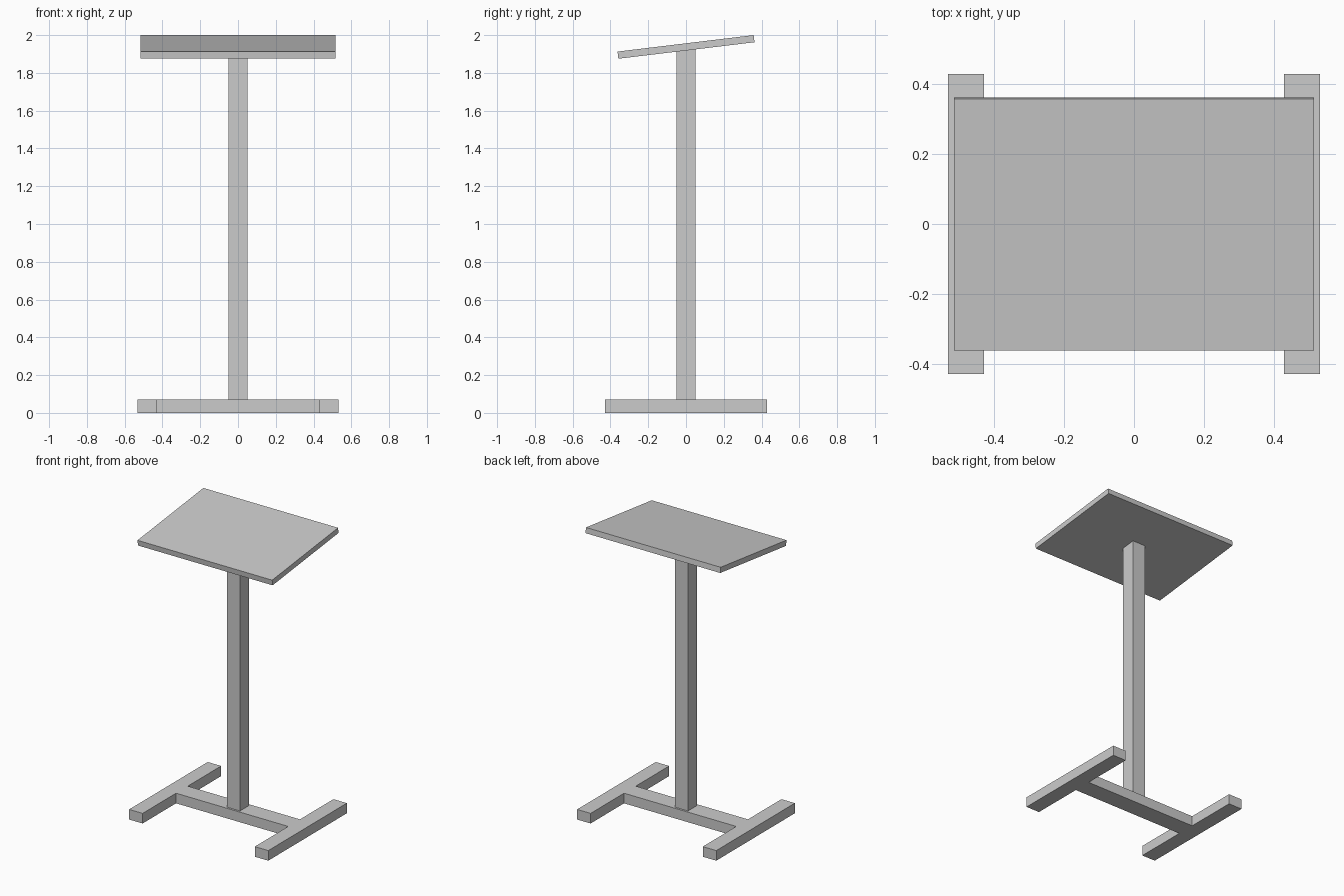
import bpy, bmesh
from math import radians

if "Cube" in bpy.data.objects:
    bpy.data.objects.remove(bpy.data.objects["Cube"])


def make_object(name, bm):
    bmesh.ops.recalc_face_normals(bm, faces=bm.faces)
    mesh = bpy.data.meshes.new(name)
    bm.to_mesh(mesh)
    bm.free()
    obj = bpy.data.objects.new(name, mesh)
    bpy.context.collection.objects.link(obj)
    return obj


def box(name, size, center):
    bm = bmesh.new()
    bmesh.ops.create_cube(bm, size=1)
    bmesh.ops.scale(bm, vec=size, verts=bm.verts)
    obj = make_object(name, bm)
    obj.location = center
    return obj


# H-shaped base: two feet joined by a crossbar, one extruded outline
OUT_X, IN_X, FOOT_Y, BAR_Y, BASE_H = 0.533, 0.43, 0.43, 0.064, 0.07
quarter = [(OUT_X, FOOT_Y), (IN_X, FOOT_Y), (IN_X, BAR_Y)]
half = quarter + [(-x, y) for x, y in reversed(quarter)]
outline = half + [(-x, -y) for x, y in half]
bm = bmesh.new()
face = bm.faces.new([bm.verts.new((x, y, 0)) for x, y in outline])
ext = bmesh.ops.extrude_face_region(bm, geom=[face])
top = [v for v in ext["geom"] if isinstance(v, bmesh.types.BMVert)]
bmesh.ops.translate(bm, vec=(0, 0, BASE_H), verts=top)
make_object("base", bm)

# Square column, its top end set into the tilted board
COL_TOP = 1.93
box("column", (0.1, 0.1, COL_TOP - BASE_H), (0, 0, (COL_TOP + BASE_H) / 2))

# Board tilted down toward the front
board = box("board", (1.032, 0.726, 0.038), (0, 0, 1.9375))
board.rotation_euler.x = radians(6.9)
